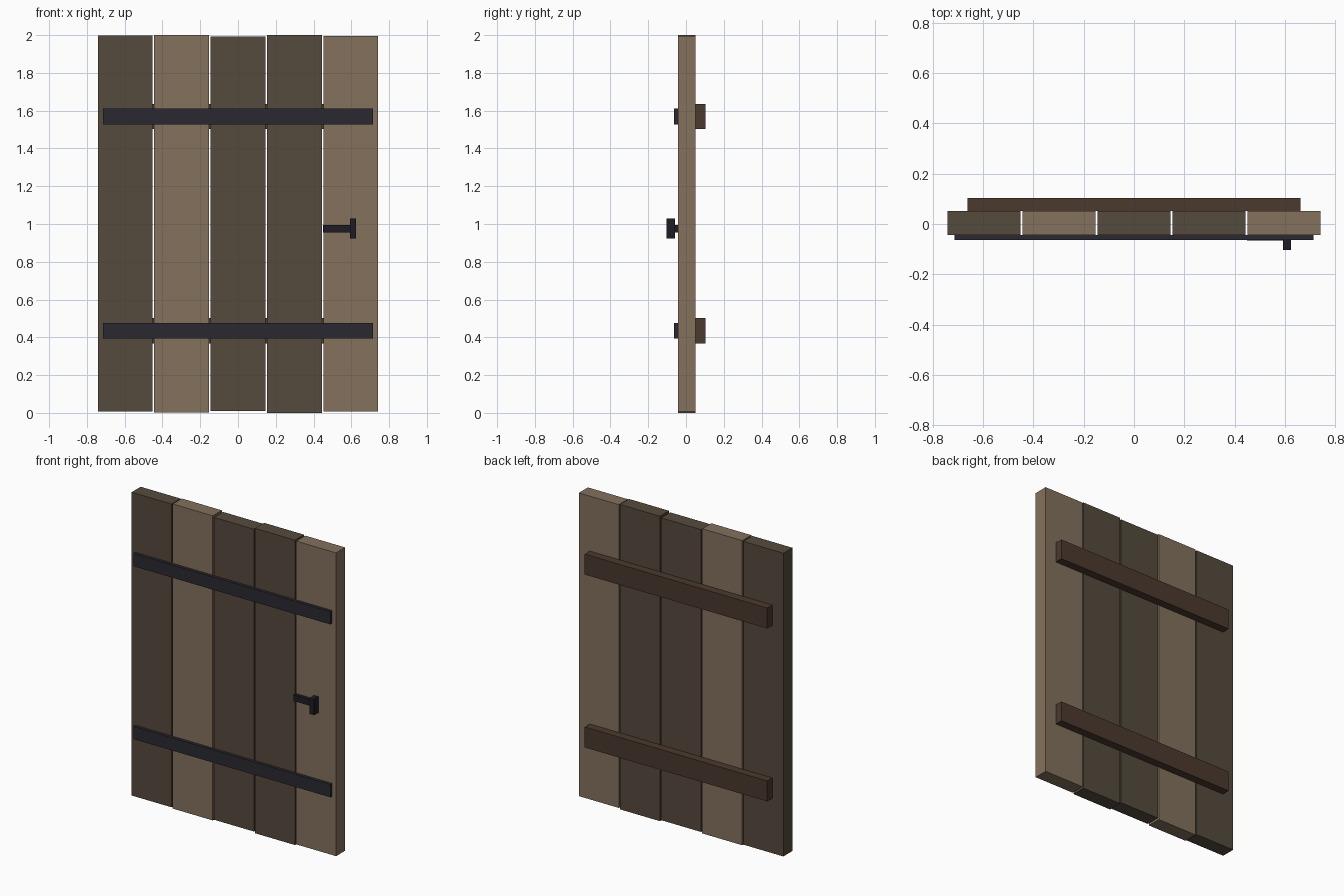
import bpy

if "Cube" in bpy.data.objects:
    bpy.data.objects.remove(bpy.data.objects["Cube"])


def material(name, rgb):
    m = bpy.data.materials.new(name)
    m.diffuse_color = (*rgb, 1.0)
    m.use_nodes = True
    m.node_tree.nodes["Principled BSDF"].inputs["Base Color"].default_value = m.diffuse_color
    return m


def box(name, x, y, z, mat):
    """Box from (min, max) ranges along each axis."""
    bpy.ops.mesh.primitive_cube_add(
        size=1, location=[(r[0] + r[1]) / 2 for r in (x, y, z)])
    ob = bpy.context.object
    ob.name = name
    ob.scale = [r[1] - r[0] for r in (x, y, z)]
    bpy.ops.object.transform_apply(location=False, rotation=False, scale=True)
    ob.data.materials.append(mat)
    return ob


dark_wood = material("dark_wood", (0.093, 0.069, 0.047))
light_wood = material("light_wood", (0.227, 0.165, 0.109))
batten_wood = material("batten_wood", (0.069, 0.041, 0.027))
iron = material("iron", (0.023, 0.022, 0.030))
latch_iron = material("latch_iron", (0.013, 0.012, 0.018))

FRONT, BACK = -0.043, 0.051

# Vertical planks with slightly uneven ends
PITCH, WIDTH = 0.2985, 0.29
planks = [(0.008, 1.997, dark_wood), (0.002, 2.0, light_wood),
          (0.009, 1.992, dark_wood), (0.0, 2.0, dark_wood),
          (0.007, 1.996, light_wood)]
for i, (z0, z1, mat) in enumerate(planks):
    cx = (i - 2) * PITCH
    box(f"plank_{i + 1}", (cx - WIDTH / 2, cx + WIDTH / 2), (FRONT, BACK), (z0, z1), mat)

# Back battens and front iron straps
for label, z in (("lower", 0.435), ("upper", 1.569)):
    box(f"{label}_batten", (-0.662, 0.662), (BACK, 0.104), (z - 0.067, z + 0.067), batten_wood)
    box(f"{label}_strap", (-0.714, 0.714), (-0.063, FRONT), (z - 0.042, z + 0.042), iron)

# Latch bar and handle
box("latch_bar", (0.45, 0.61), (-0.065, FRONT), (0.955, 0.996), latch_iron)
box("latch_handle", (0.592, 0.625), (-0.104, -0.058), (0.923, 1.028), latch_iron)
